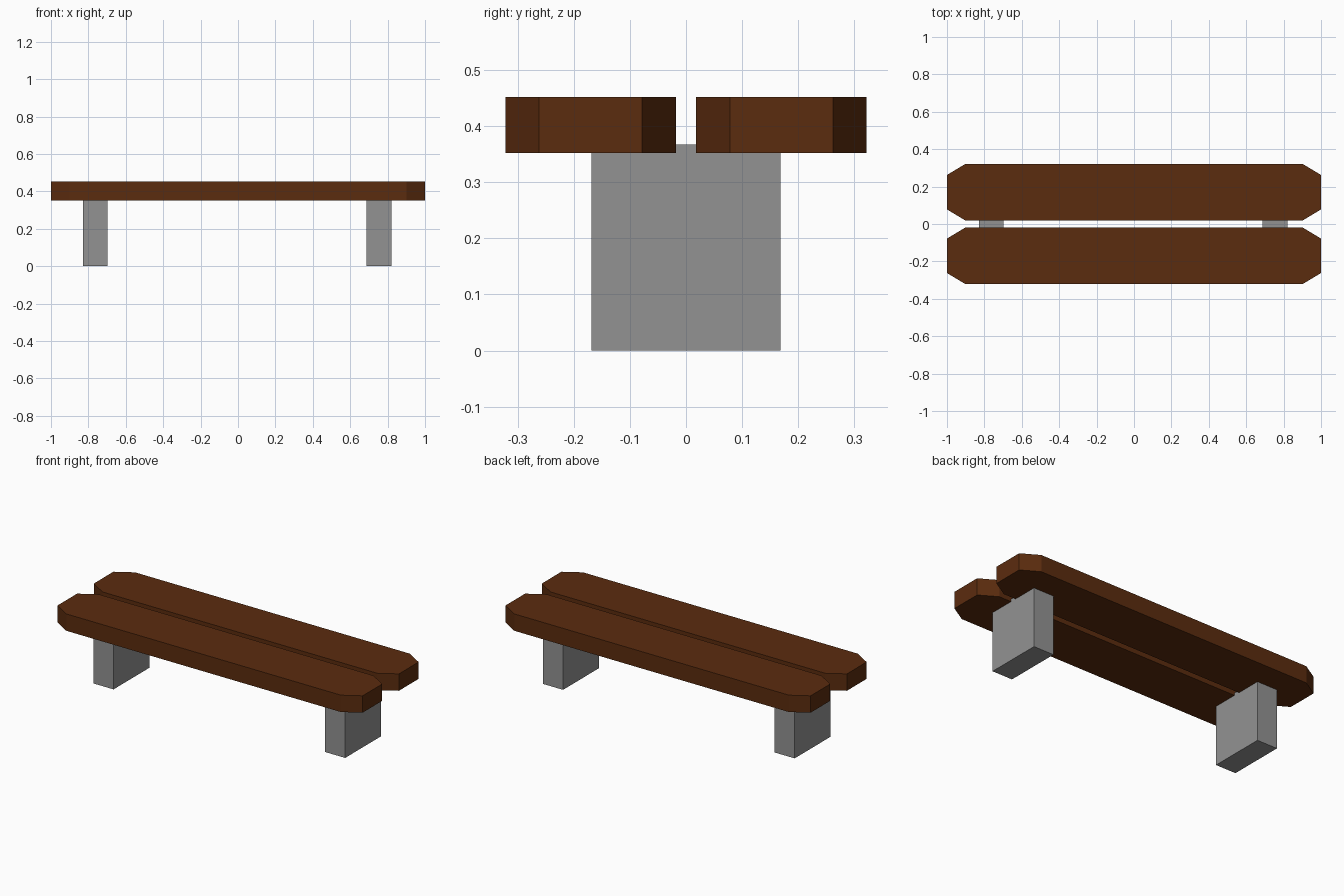
import bpy, bmesh

if "Cube" in bpy.data.objects:
    bpy.data.objects.remove(bpy.data.objects["Cube"])


def material(name, rgb):
    m = bpy.data.materials.new(name)
    m.diffuse_color = (*rgb, 1)
    m.use_nodes = True
    m.node_tree.nodes["Principled BSDF"].inputs["Base Color"].default_value = m.diffuse_color
    return m


def prism(name, outline, z0, z1, mat):
    """Extrude a flat XY outline from z0 up to z1."""
    bm = bmesh.new()
    base = bm.faces.new([bm.verts.new((x, y, z0)) for x, y in outline])
    top = bmesh.ops.extrude_face_region(bm, geom=[base], use_keep_orig=True)["geom"]
    for v in top:
        if isinstance(v, bmesh.types.BMVert):
            v.co.z = z1
    bmesh.ops.recalc_face_normals(bm, faces=bm.faces)
    mesh = bpy.data.meshes.new(name)
    bm.to_mesh(mesh)
    bm.free()
    mesh.materials.append(mat)
    obj = bpy.data.objects.new(name, mesh)
    bpy.context.collection.objects.link(obj)
    return obj


wood = material("dark brown wood", (0.105, 0.025, 0.0045))
stone = material("grey stone", (0.29, 0.29, 0.29))

# Seat planks: long boards with clipped corners
L, W, CX, CY = 1.0, 0.152, 0.1, 0.06
for name, yc in (("front_plank", -0.17), ("back_plank", 0.17)):
    outline = [(-L + CX, -W), (L - CX, -W), (L, -W + CY), (L, W - CY),
               (L - CX, W), (-L + CX, W), (-L, W - CY), (-L, -W + CY)]
    prism(name, [(x, y + yc) for x, y in outline], 0.352, 0.452, wood)

# Block legs, let slightly into the planks
for name, xc in (("left_leg", -0.764), ("right_leg", 0.754)):
    a, b = 0.066, 0.168
    prism(name, [(xc - a, -b), (xc + a, -b), (xc + a, b), (xc - a, b)], 0, 0.367, stone)
